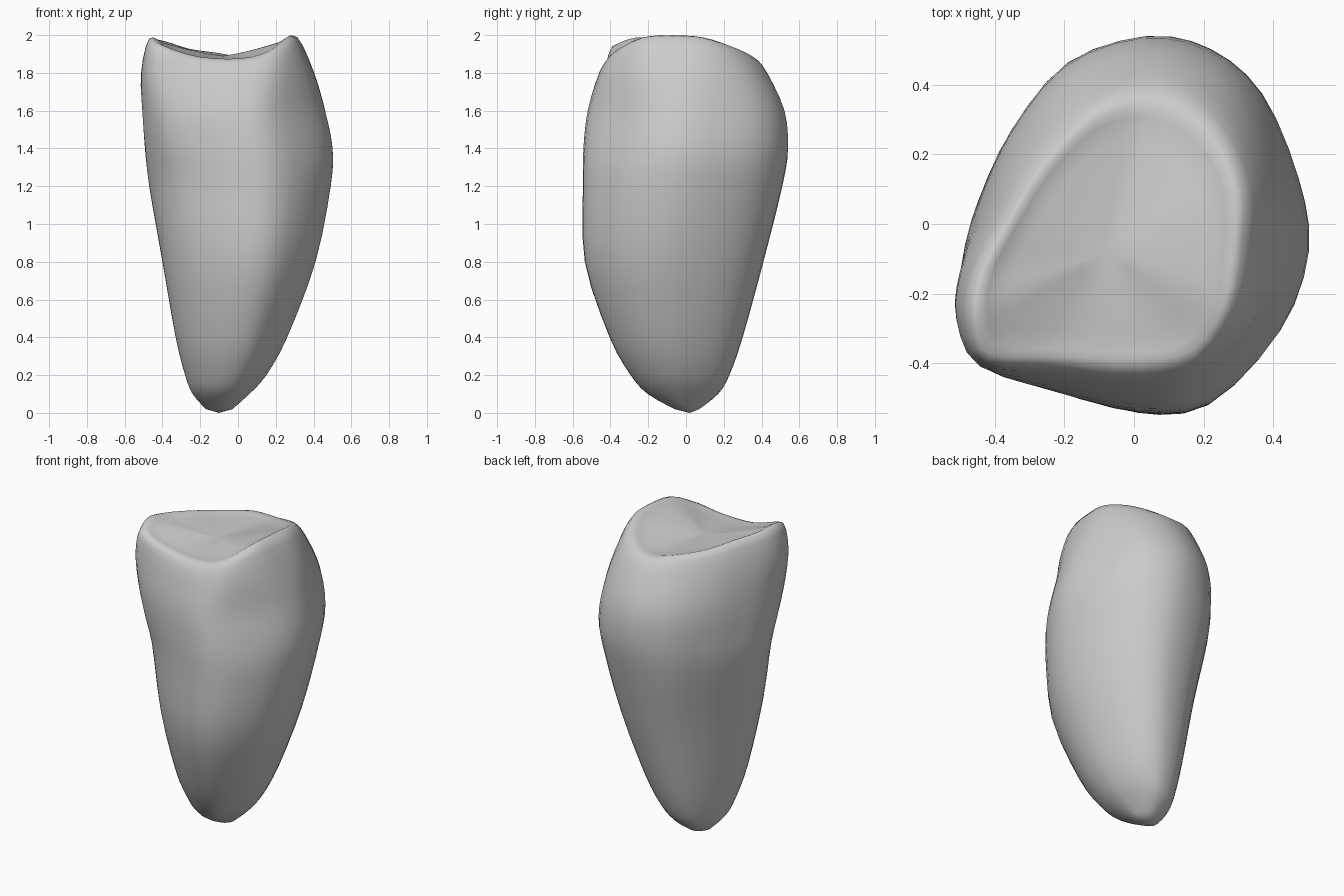
import bpy, bmesh
from mathutils import Vector

cube = bpy.data.objects.get("Cube")
if cube:
    bpy.data.objects.remove(cube)

# Outlines, counterclockwise from the +x side, in hundredths of a unit
ROOT = [(50, -8), (47, 13), (37, 35), (23, 49), (6, 54), (-18, 49), (-35, 32),
        (-46, 12), (-50, -4), (-47, -20), (-37, -35), (-20, -46), (0, -53),
        (22, -51), (42, -31)]
BODY = [(50, -6), (47, 15), (37, 39), (22, 51), (3, 54), (-19, 45), (-35, 24),
        (-44, 2), (-48, -13), (-48, -27), (-40, -42), (-22, -49), (2, -54),
        (20, -50), (42, -26)]
RIM = [(31, -5, 199), (31, 10, 198), (25, 24, 194), (15, 33, 190), (3, 36, 188),
       (-12, 32, 190), (-27, 17, 192), (-37, 1, 195), (-45, -14, 197),
       (-47, -27, 198), (-42, -39, 194), (-22, -40, 188), (2, -41, 187),
       (18, -38, 191), (28, -24, 198)]
# Sections: height, x range, y range, blend (-1 root, 0 body, 1 rim)
SECTIONS = [(2, -17, -3, -6, 7, -1), (10, -24, 6, -20, 17, -1),
            (20, -28, 15, -29, 23, -1), (40, -33, 26, -40, 30, -1),
            (80, -40, 41, -53, 41, -1), (120, -47, 49, -54, 51, -.85),
            (140, -49, 50, -54, 54, -.4), (160, -50, 46, -52, 52, .1),
            (180, -51, 40, -46, 43, .6)]
TIP = Vector((-10, 2, 0))
HOLLOW = Vector((-8, -8, 189))
STEPS = 3


def unit(points, axis):
    """Fit one axis of an outline to the range 0..1."""
    values = [p[axis] for p in points]
    low, high = min(values), max(values)
    return [(v - low) / (high - low) for v in values]


def unit_outline(points):
    """Fit an outline to the unit square."""
    return [Vector(p) for p in zip(unit(points, 0), unit(points, 1))]


def spline(a, b, c, d, t):
    """Smooth curve from b to c."""
    return b + t / 2 * (c - a + t * (2 * a - 5 * b + 4 * c - d
                                     + t * (3 * (b - c) + d - a)))


def smooth(items, closed):
    """Refine a row of points with the smooth curve."""
    n, out = len(items), []
    for i in range(n if closed else n - 1):
        picks = [(i + k) % n if closed else min(max(i + k, 0), n - 1)
                 for k in (-1, 0, 1, 2)]
        out += [spline(*(items[p] for p in picks), s / STEPS)
                for s in range(STEPS)]
    return out if closed else out + [items[-1]]


# Tapering body rings
root, body, top = (unit_outline(o) for o in (ROOT, BODY, RIM))
rings = []
for z, x0, x1, y0, y1, mix in SECTIONS:
    ring = []
    for p, q in zip(body, top if mix > 0 else root):
        u, v = p.lerp(q, abs(mix))
        ring.append(Vector((x0 + (x1 - x0) * u, y0 + (y1 - y0) * v, z)))
    rings.append(ring)

# Wavy rim and the shallow hollow inside it
rim = [Vector(p) for p in RIM]
for f in (1, .8, .5, .2):
    ring = [HOLLOW.lerp(p, f) for p in rim]
    for p, q in zip(ring, rim):
        p.z = HOLLOW.z + (q.z - HOLLOW.z) * f ** 1.3
    rings.append(ring)

# Refine around and then along the body
rings = [smooth(r, True) for r in rings]
columns = [smooth(list(c), False) for c in zip(*rings)]

bm = bmesh.new()
grid = [[bm.verts.new(p / 100) for p in col] for col in columns]
tip = bm.verts.new(TIP / 100)
centre = bm.verts.new(HOLLOW / 100)
for a, b in zip(grid, grid[1:] + grid[:1]):
    bm.faces.new((tip, b[0], a[0]))
    bm.faces.new((centre, a[-1], b[-1]))
    for i in range(len(a) - 1):
        bm.faces.new((a[i], b[i], b[i + 1], a[i + 1]))
bmesh.ops.recalc_face_normals(bm, faces=bm.faces)
for face in bm.faces:
    face.smooth = True
mesh = bpy.data.meshes.new("tapered_stone")
bm.to_mesh(mesh)
bm.free()
stone = bpy.data.objects.new("tapered_stone", mesh)
bpy.context.collection.objects.link(stone)

# Plain grey surface
grey = bpy.data.materials.new("plain grey")
grey.use_nodes = True
colour = (.6, .6, .6, 1)
grey.diffuse_color = colour
grey.node_tree.nodes["Principled BSDF"].inputs["Base Color"].default_value = colour
mesh.materials.append(grey)
